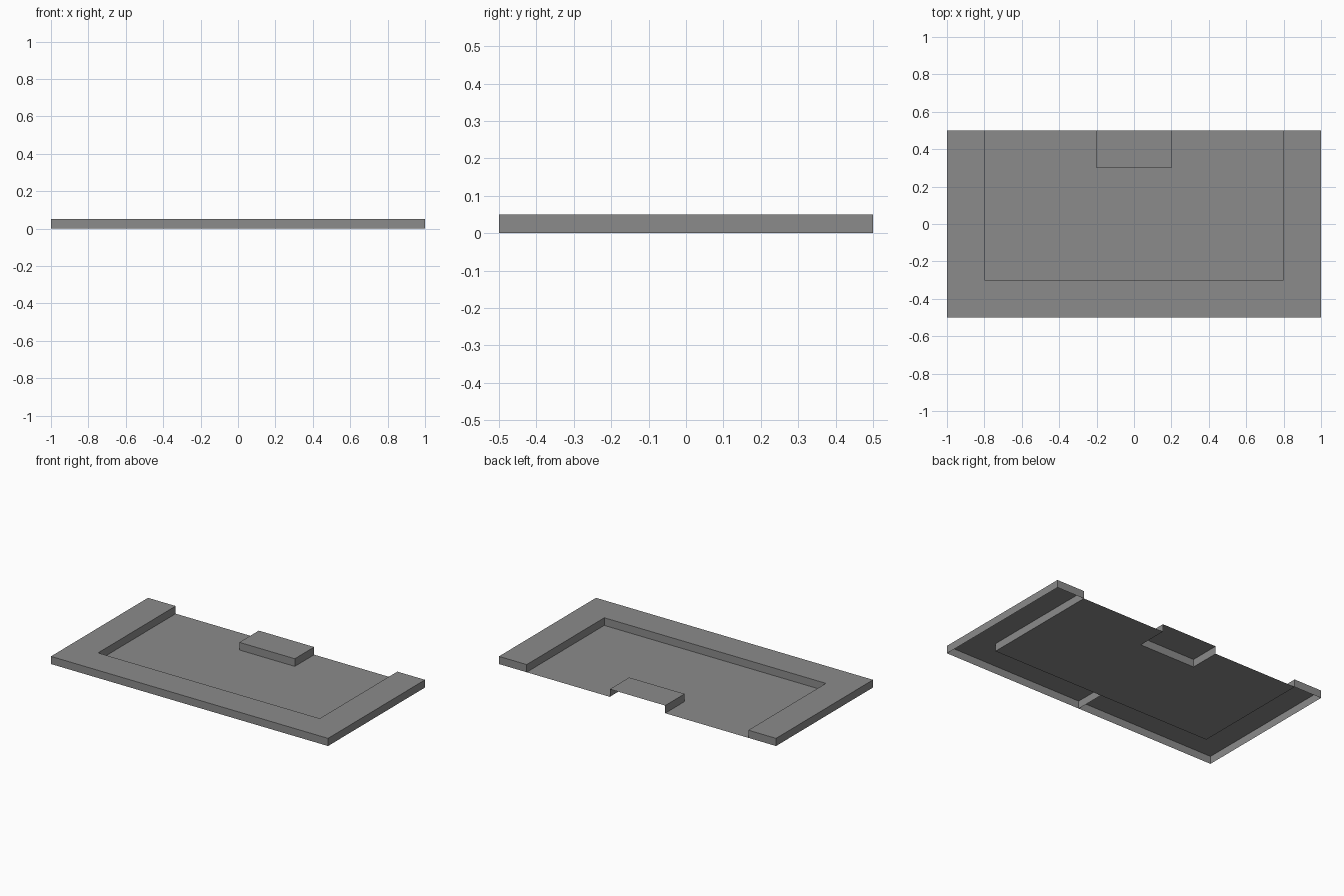
import bpy
import bmesh

cube = bpy.data.objects.get("Cube")
if cube:
    bpy.data.objects.remove(cube, do_unlink=True)

HEIGHT = 0.05

grey = bpy.data.materials.new("plain grey")
grey.use_nodes = True
colour = (0.26, 0.26, 0.26, 1)
grey.diffuse_color = colour
grey.node_tree.nodes["Principled BSDF"].inputs["Base Color"].default_value = colour


def finish(name, bm):
    mesh = bpy.data.meshes.new(name)
    bm.to_mesh(mesh)
    bm.free()
    mesh.materials.append(grey)
    obj = bpy.data.objects.new(name, mesh)
    bpy.context.collection.objects.link(obj)
    return obj


def sheet(name, outline):
    """Flat face on the ground from a counter-clockwise outline."""
    bm = bmesh.new()
    bm.faces.new([bm.verts.new((x, y, 0)) for x, y in outline])
    return finish(name, bm)


def shell(name, outline, open_sides=()):
    """Thin raised lid with walls down to the ground and no underside."""
    bm = bmesh.new()
    low = [bm.verts.new((x, y, 0)) for x, y in outline]
    top = [bm.verts.new((x, y, HEIGHT)) for x, y in outline]
    bm.faces.new(top)
    for i in range(len(outline)):
        j = (i + 1) % len(outline)
        if i not in open_sides:
            bm.faces.new((low[i], low[j], top[j], top[i]))
    return finish(name, bm)


def mirrored(right_half):
    """Complete a symmetric outline from its +x half."""
    return right_half + [(-x, y) for x, y in reversed(right_half)]


# Raised U-shaped border, hollow underneath
shell("raised_border", mirrored([(1, -0.5), (1, 0.5), (0.8, 0.5), (0.8, -0.3)]))

# Sunken floor, cut out around the block
sheet("sunken_floor", mirrored([(0.8, -0.3), (0.8, 0.5), (0.2, 0.5), (0.2, 0.3)]))

# Raised block at the back edge, open at the back and below
shell("back_block", mirrored([(0.2, 0.3), (0.2, 0.5)]), open_sides=(1,))

# Dividing wall inside the hollow front border
bm = bmesh.new()
bm.faces.new([bm.verts.new((0, y, z)) for y, z in
              ((-0.5, 0), (-0.3, 0), (-0.3, HEIGHT), (-0.5, HEIGHT))])
finish("inner_divider", bm)
